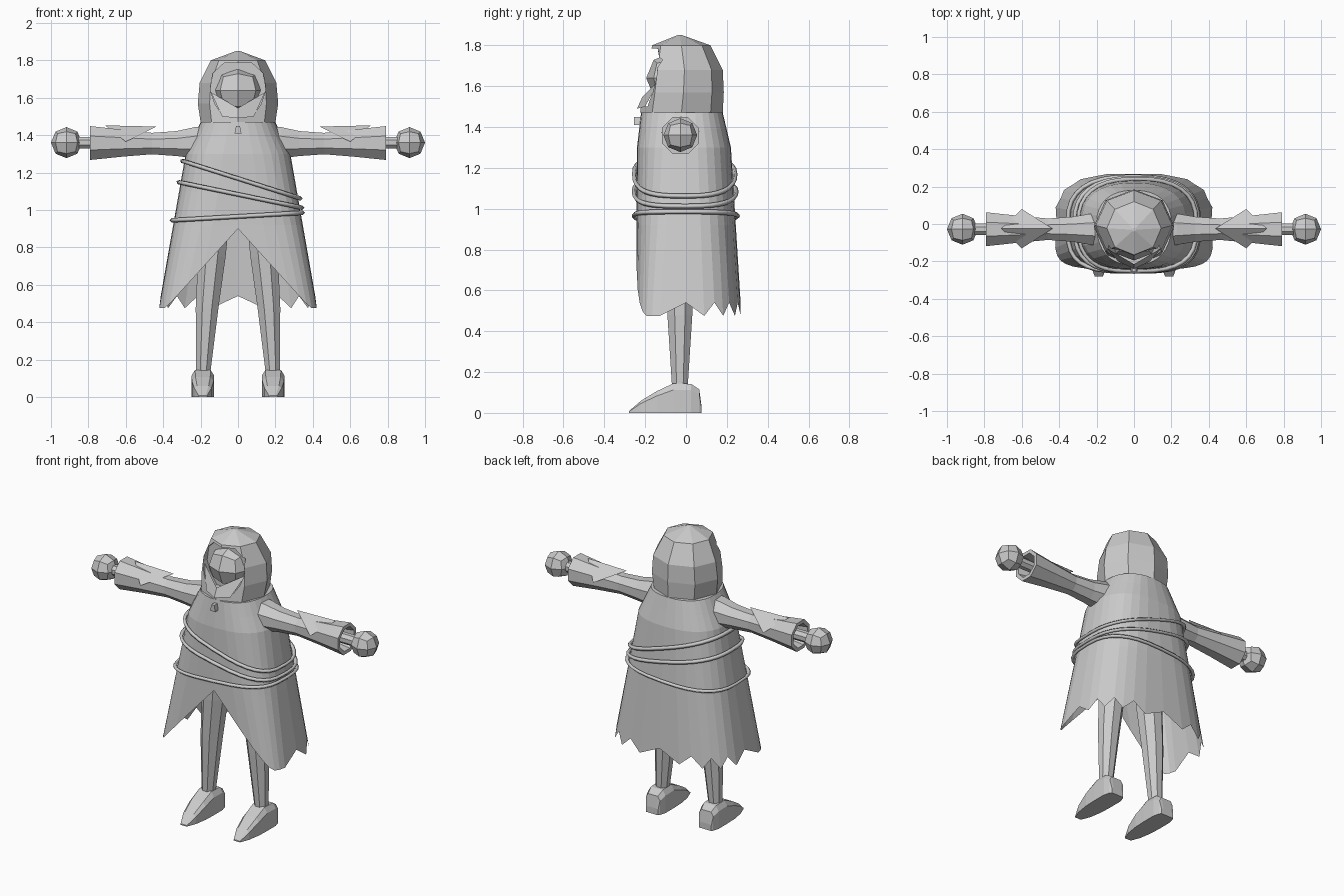
import bpy, bmesh, math
from mathutils import Vector

if "Cube" in bpy.data.objects:
    bpy.data.objects.remove(bpy.data.objects["Cube"])


def make(name, verts, faces, mirror=False):
    me = bpy.data.meshes.new(name)
    me.from_pydata([tuple(v) for v in verts], [], faces)
    bm = bmesh.new()
    bm.from_mesh(me)
    bmesh.ops.recalc_face_normals(bm, faces=bm.faces)
    bm.to_mesh(me)
    bm.free()
    ob = bpy.data.objects.new(name, me)
    bpy.context.collection.objects.link(ob)
    if mirror:
        ob.modifiers.new("mirror", 'MIRROR')
    return ob


def loft(name, rings, start=True, end=True, mirror=False):
    n = len(rings[0])
    verts = [v for r in rings for v in r]
    faces = [(i * n + j, i * n + (j + 1) % n, (i + 1) * n + (j + 1) % n, (i + 1) * n + j)
             for i in range(len(rings) - 1) for j in range(n)]
    if start:
        faces.append(tuple(range(n)))
    if end:
        faces.append(tuple(range(len(verts) - n, len(verts))))
    return make(name, verts, faces, mirror)


def angles(n, off=0.0):
    return [2 * math.pi * (i + off) / n for i in range(n)]


def quad_sphere(name, center, size, mirror=False):
    bm = bmesh.new()
    bmesh.ops.create_cube(bm, size=2)
    bmesh.ops.subdivide_edges(bm, edges=bm.edges[:], cuts=1, use_grid_fill=True)
    c = Vector(center)
    for v in bm.verts:
        v.co = c + Vector([a * s for a, s in zip(v.co.normalized(), size)])
    me = bpy.data.meshes.new(name)
    bm.to_mesh(me)
    bm.free()
    ob = bpy.data.objects.new(name, me)
    bpy.context.collection.objects.link(ob)
    if mirror:
        ob.modifiers.new("mirror", 'MIRROR')
    return ob


def spow(v, p):
    return math.copysign(abs(v) ** p, v) if abs(v) > 1e-6 else 0.0


# Cloak surface: round at the neck, boxy at the hem
def cloak_point(a, z, out=0.0):
    if z > 1.3:
        t = (1.47 - z) / 0.17
        rx, yf, yb = 0.20 + 0.08 * t, 0.22 + 0.02 * t, 0.18 + 0.04 * t
    else:
        t = (1.3 - z) / 0.8
        rx, yf, yb = 0.28 + 0.14 * t, 0.24 + 0.005 * t, 0.22 + 0.05 * t
    k = min(1.0, (1.47 - z) / 0.9)
    c, s = math.cos(a), math.sin(a)
    p = 0.85 - 0.45 * k if s < 0 else 0.85 - 0.17 * k
    return Vector((spow(c, p) * (rx + out), spow(s, p) * ((yf if s < 0 else yb) + out), z))


def solve_z(a, fn, z=1.0):
    for _ in range(12):
        z = fn(cloak_point(a, z).x)
    return z


cols = angles(32)
hem = []
for i, a in enumerate(cols):
    z = 0.54 if i % 2 == 0 else 0.475
    if math.sin(a) < -0.3:
        z = max(0.475, solve_z(a, lambda x: 0.9 - 1.1 * abs(x)))
    hem.append(z)
rings = [[cloak_point(a, z) for a in cols] for z in (1.47, 1.39, 1.3, 1.1, 0.92)]
rings.append([cloak_point(a, z) for a, z in zip(cols, hem)])
loft("cloak", rings, True, False)

# Ropes wound around the cloak at a slant
for idx, (mid, slope) in enumerate([(1.168, -0.33), (1.083, -0.215), (0.965, 0.06)]):
    cu = bpy.data.curves.new("rope", 'CURVE')
    cu.dimensions = '3D'
    cu.bevel_depth = 0.012
    cu.bevel_resolution = 0
    sp = cu.splines.new('POLY')
    sp.points.add(31)
    for pt, a in zip(sp.points, cols):
        pt.co = (*cloak_point(a, solve_z(a, lambda x: mid + slope * x), 0.012), 1)
    sp.use_cyclic_u = True
    bpy.context.collection.objects.link(bpy.data.objects.new(f"rope_{idx + 1}", cu))

# Hood with a face opening cut from the front
hood = []
for z, rx, yf, yb in [(1.47, .2, .225, .18), (1.57, .215, .21, .185), (1.68, .205, .195, .18),
                      (1.80, .145, .165, .12), (1.85, .01, .04, -.02)]:
    yc, ry = (yb - yf) / 2, (yb + yf) / 2
    hood.append([(rx * math.cos(a), yc + ry * math.sin(a), z) for a in angles(8)])
hood_ob = loft("hood", hood)
half = [(.075, 1.785), (.135, 1.73), (.148, 1.64), (.125, 1.57), (.08, 1.50)]
outline = half + [(-x, z) for x, z in reversed(half)]
cutter = loft("hood_cutter", [[(x, y, z) for x, z in outline] for y in (-0.5, -0.10)])
cutter.hide_render = True
cutter.hide_set(True)
cut = hood_ob.modifiers.new("opening", 'BOOLEAN')
cut.operation = 'DIFFERENCE'
cut.object = cutter
cut.solver = 'EXACT'

# Face and the pointed scarf under it
quad_sphere("face", (0, -0.07, 1.64), (.135, .125, .125))
make("scarf", [(-.145, -.13, 1.63), (0, -.215, 1.545), (.145, -.13, 1.63),
               (.085, -.2, 1.5), (0, -.24, 1.49), (-.085, -.2, 1.5)],
     [(0, 5, 4, 1), (1, 4, 3, 2)])
loft("clasp", [[(x * w, y, z) for x, y in ((-1, -.255), (1, -.255), (1, -.22), (-1, -.22))]
               for z, w in ((1.41, .018), (1.45, .01))])


def x_ring(x, r, zc, n=8):
    return [(x, -0.028 + r * math.cos(a), zc + r * math.sin(a)) for a in angles(n, 0.5)]


# Arms: flared sleeve, elbow patch, wrist and ball hand
loft("sleeve", [x_ring(.12, .10, 1.36), x_ring(.23, .09, 1.36), x_ring(.33, .072, 1.355),
                x_ring(.46, .062, 1.355), x_ring(.62, .078, 1.357), x_ring(.79, .098, 1.358),
                x_ring(.79, .075, 1.358), x_ring(.70, .06, 1.358)], mirror=True)
make("elbow_patch", [(.71, -.025, 1.452), (.435, -.025, 1.446), (.6, -.13, 1.365), (.6, .08, 1.365)],
     [(0, 1, 2), (1, 0, 3)], True)
loft("wrist", [x_ring(.69, .034, 1.36), x_ring(.86, .034, 1.36)], mirror=True)
quad_sphere("hand", (.917, -.028, 1.36), (.083, .083, .083), True)

# Legs
loft("leg", [[(xc + r * math.cos(a), -.03 + r * math.sin(a), z) for a in angles(8, .5)]
             for z, xc, r in ((.12, .187, .041), (.48, .165, .066), (.75, .14, .08), (1.0, .12, .085))],
     mirror=True)

# Shoes: cross-sections from pointed toe to heel (y, half width, height)
shoe = []
for y, w, h in [(-.28, .022, .008), (-.22, .045, .06), (-.14, .058, .108), (-.06, .061, .145),
                (.025, .061, .142), (.065, .05, .115), (.075, .042, .04)]:
    shoe.append([(.188 + x * w, y, z * h) for x, z in
                 ((-1, 0), (1, 0), (1, .78), (.68, 1), (-.68, 1), (-1, .78))])
loft("shoe", shoe, mirror=True)
